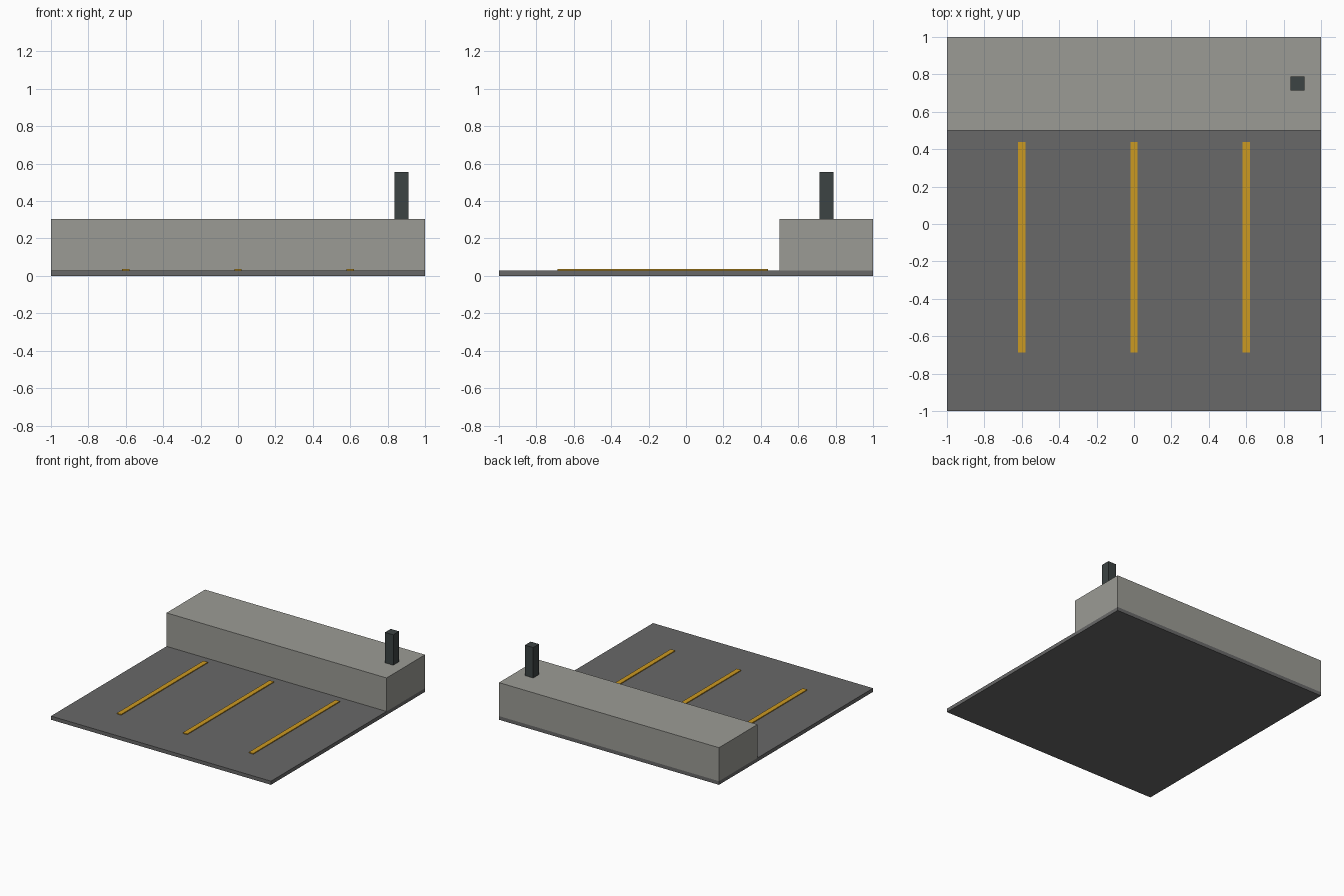
import bpy
import bmesh
from mathutils import Vector

cube = bpy.data.objects.get("Cube")
if cube:
    bpy.data.objects.remove(cube, do_unlink=True)


def make_material(name, r, g, b):
    mat = bpy.data.materials.new(name)
    mat.use_nodes = True
    mat.diffuse_color = (r, g, b, 1)
    bsdf = next(n for n in mat.node_tree.nodes if n.type == 'BSDF_PRINCIPLED')
    bsdf.inputs["Base Color"].default_value = (r, g, b, 1)
    return mat


def make_box(name, low, high, mat):
    """Flat-shaded box spanning two opposite corners."""
    low, high = Vector(low), Vector(high)
    bm = bmesh.new()
    bmesh.ops.create_cube(bm, size=1)
    bmesh.ops.scale(bm, vec=high - low, verts=bm.verts)
    mesh = bpy.data.meshes.new(name)
    bm.to_mesh(mesh)
    bm.free()
    mesh.materials.append(mat)
    obj = bpy.data.objects.new(name, mesh)
    obj.location = (low + high) / 2
    bpy.context.collection.objects.link(obj)
    return obj


asphalt = make_material("asphalt grey", 0.14, 0.14, 0.14)
concrete = make_material("concrete grey", 0.33, 0.33, 0.30)
paint = make_material("yellow paint", 0.60, 0.32, 0.016)
metal = make_material("dark metal", 0.045, 0.056, 0.056)

ground_top = 0.03
platform_top = 0.305

# Paved yard and raised platform along its back
make_box("pavement", (-1, -1, 0), (1, 1, ground_top), asphalt)
make_box("platform", (-1, 0.5, ground_top), (1, 1, platform_top), concrete)

# Thin painted bay lines
for side, x in (("right", -0.6), ("middle", 0), ("left", 0.6)):
    make_box(f"bay_line_{side}", (x - 0.02, -0.6875, ground_top),
             (x + 0.02, 0.4375, ground_top + 0.007), paint)

# Square post standing on the platform
post_x, post_y, half = 0.875, 0.75, 0.0375
make_box("post", (post_x - half, post_y - half, platform_top),
         (post_x + half, post_y + half, 0.555), metal)
